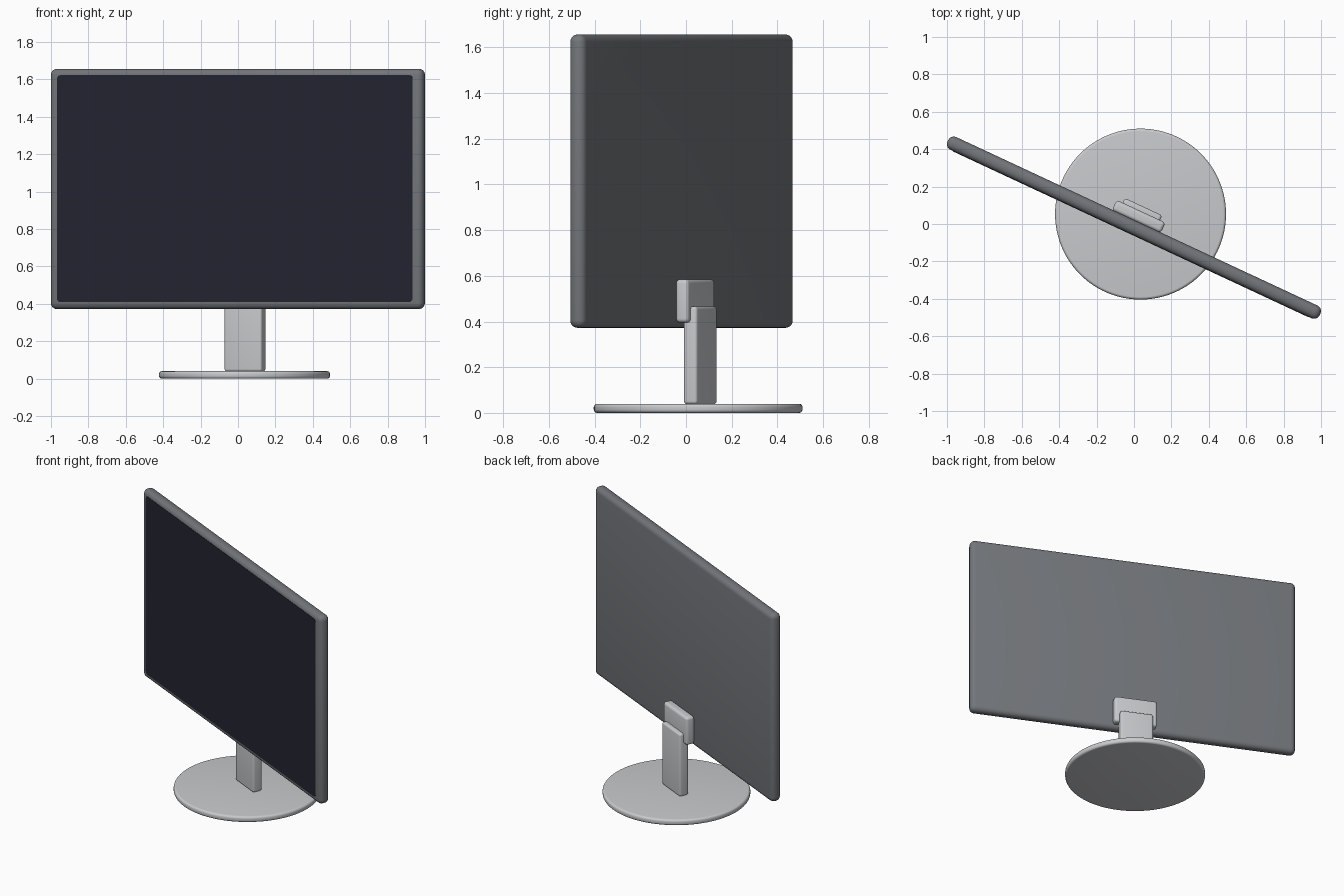
import bpy
import math
from mathutils import Matrix

cube = bpy.data.objects.get("Cube")
if cube:
    bpy.data.objects.remove(cube, do_unlink=True)

TURN = Matrix.Rotation(math.radians(-25), 4, 'Z')  # swivel of the display


def material(name, rgb):
    m = bpy.data.materials.new(name)
    m.use_nodes = True
    m.diffuse_color = (*rgb, 1)
    m.node_tree.nodes["Principled BSDF"].inputs["Base Color"].default_value = (*rgb, 1)
    return m


dark_grey = material("dark grey plastic", (0.17, 0.18, 0.195))
light_grey = material("light grey metal", (0.58, 0.59, 0.61))
screen_black = material("blue black glass", (0.018, 0.018, 0.032))


def finish(name, mat, bevel, segments=5):
    """Name, colour, round and smooth the active object."""
    ob = bpy.context.object
    ob.name = ob.data.name = name
    ob.data.materials.append(mat)
    bpy.ops.object.transform_apply(location=False, rotation=False, scale=True)
    mod = ob.modifiers.new("Rounded edges", 'BEVEL')
    mod.width = bevel
    mod.segments = segments
    mod.limit_method = 'ANGLE'
    bpy.ops.object.modifier_apply(modifier=mod.name)
    bpy.ops.object.shade_smooth_by_angle(angle=math.radians(35))
    return ob


def box(name, mat, size, centre, bevel):
    """Rounded box placed in the swivelled frame (x along display, y to its back)."""
    bpy.ops.mesh.primitive_cube_add(size=1)
    bpy.context.object.scale = size
    ob = finish(name, mat, bevel)
    ob.matrix_world = TURN @ Matrix.Translation(centre)
    return ob


# Display housing
box("display_housing", dark_grey, (2.196, 0.075, 1.285), (0.008, -0.018, 1.0145), 0.033)

# Screen: thin plate on the front face, with rounded corners seen from the front
bpy.ops.mesh.primitive_cube_add(size=1)
screen = bpy.context.object
screen.name = screen.data.name = "screen"
screen.scale = (2.098, 0.006, 1.214)
bpy.ops.object.transform_apply(location=False, rotation=False, scale=True)
weights = screen.data.attributes.new("bevel_weight_edge", 'FLOAT', 'EDGE')
for e in screen.data.edges:
    a, b = (screen.data.vertices[i].co for i in e.vertices)
    weights.data[e.index].value = 1.0 if abs(a.y - b.y) > 0.001 else 0.0
mod = screen.modifiers.new("Rounded corners", 'BEVEL')
mod.width, mod.segments, mod.limit_method = 0.022, 5, 'WEIGHT'
bpy.ops.object.modifier_apply(modifier=mod.name)
screen.data.materials.append(screen_black)
screen.matrix_world = TURN @ Matrix.Translation((0.007, -0.0545, 1.016))

# Stand: bracket on the back of the housing, neck behind it
box("mount_bracket", light_grey, (0.288, 0.061, 0.19), (0.006, 0.047, 0.49), 0.018)
box("stand_neck", light_grey, (0.22, 0.065, 0.428), (0.0075, 0.0725, 0.252), 0.014)

# Round base
bpy.ops.mesh.primitive_cylinder_add(vertices=96, radius=0.457, depth=0.04,
                                    location=(0.035, 0.053, 0.02))
finish("stand_base", light_grey, 0.015)
